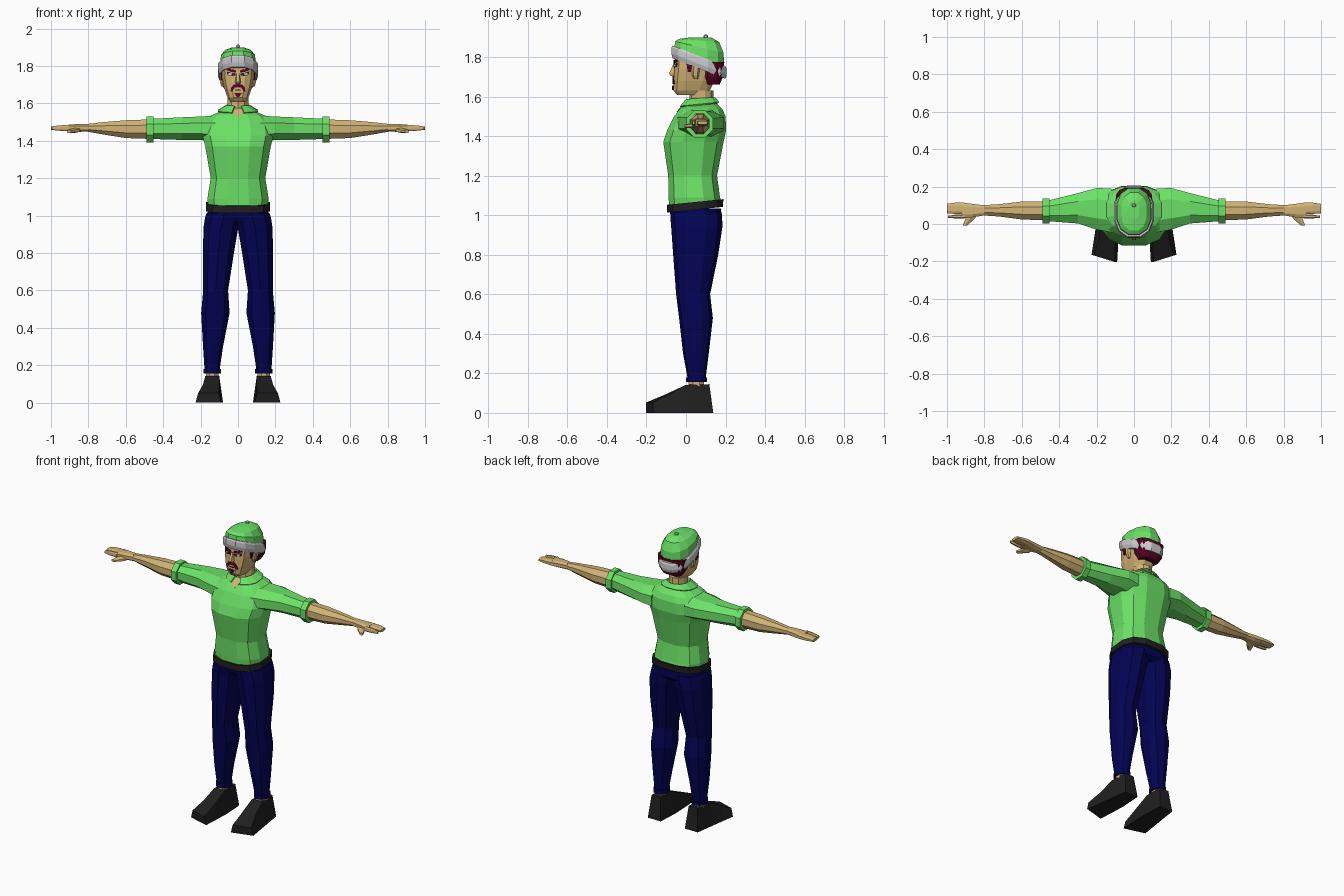
import bpy, bmesh, math
from mathutils import Vector
from mathutils.bvhtree import BVHTree


def material(name, r, g, b):
    m = bpy.data.materials.new(name)
    m.diffuse_color = (r, g, b, 1)
    return m


GREEN = material("shirt green", 0.15, 0.76, 0.135)
SKIN = material("skin tan", 0.65, 0.45, 0.18)
NAVY = material("trouser navy", 0.001, 0.001, 0.09)
BLACK = material("leather black", 0.014, 0.014, 0.014)
GREY = material("band grey", 0.6, 0.6, 0.62)
MAROON = material("hair maroon", 0.10, 0.001, 0.018)
WHITE = material("eye white", 0.8, 0.8, 0.8)


def finish(name, bm, mat, mirror=False):
    bmesh.ops.recalc_face_normals(bm, faces=bm.faces)
    me = bpy.data.meshes.new(name)
    bm.to_mesh(me)
    bm.free()
    me.materials.append(mat)
    ob = bpy.data.objects.new(name, me)
    bpy.context.collection.objects.link(ob)
    if mirror:
        mod = ob.modifiers.new("Mirror", 'MIRROR')
        mod.use_mirror_merge = False
    return ob


def skin_rings(rings, caps=True):
    bm = bmesh.new()
    vs = [[bm.verts.new(p) for p in ring] for ring in rings]
    n = len(vs[0])
    for a, b in zip(vs, vs[1:]):
        for i in range(n):
            j = (i + 1) % n
            bm.faces.new((a[i], a[j], b[j], b[i]))
    if caps:
        bm.faces.new(vs[0])
        bm.faces.new(vs[-1])
    return bm


def ring(axis, row, n, power):
    """Rounded cross-section that fills the given bounds at a station on the axis."""
    s, a0, a1, b0, b1 = row[:5]
    tilt = row[5] if len(row) > 5 else 0
    pts = []
    for i in range(n):
        t = 2 * math.pi * (i + 0.5) / n
        pts.append([math.copysign(abs(f(t)) ** power, f(t)) for f in (math.cos, math.sin)])
    top = max(p[0] for p in pts)
    side = max(p[1] for p in pts)
    out = []
    for u, v in pts:
        a = (a0 + a1) / 2 + u / top * (a1 - a0) / 2
        dv = v / side * (b1 - b0) / 2
        b = (b0 + b1) / 2 + dv
        out.append(Vector({'x': (s, a, b), 'y': (a, s, b), 'z': (a, b, s + tilt * dv)}[axis]))
    return out


def loft(name, axis, rows, mat, n=8, power=1.0, mirror=False, caps=True):
    bm = skin_rings([ring(axis, r, n, power) for r in rows], caps)
    return finish(name, bm, mat, mirror)


def sym(rows):
    """Rows given as z, half width, y0, y1[, tilt]."""
    return [(r[0], -r[1], r[1], *r[2:]) for r in rows]


# Shirt body, belt and hips
shirt = loft("shirt_body", 'z', sym([
    (1.06, .16, -.086, .178, .09), (1.09, .164, -.088, .172), (1.2, .146, -.09, .157),
    (1.37, .175, -.115, .19), (1.43, .19, -.095, .203), (1.5, .178, -.06, .2),
    (1.535, .145, -.033, .185), (1.56, .088, -.01, .16), (1.575, .06, .006, .145)]),
    GREEN, 12, .78)
loft("belt", 'z', sym([(1.028, .172, -.095, .187, .1), (1.067, .17, -.095, .189, .1)]),
     BLACK, 12, .74)
loft("hips", 'z', sym([(.965, .09, -.06, .16), (.985, .165, -.07, .178),
                       (1.035, .162, -.08, .178)]), NAVY, 12, .8)

# Trouser legs, cuffs and ankles
loft("trouser_leg", 'z', [
    (.165, .1, .178, .01, .098), (.3, .08, .187, -.015, .115), (.48, .045, .197, -.035, .136),
    (.6, .053, .186, -.05, .122), (.8, .022, .188, -.065, .163), (.94, -.002, .184, -.075, .184),
    (.99, -.02, .176, -.079, .183), (1.015, -.02, .168, -.08, .18)], NAVY, 10, .85, True)
loft("trouser_cuff", 'z', [(.155, .092, .185, 0, .107), (.18, .092, .185, 0, .107)],
     NAVY, 10, .9, True)
loft("ankle", 'z', [(.12, .105, .172, .012, .092), (.17, .105, .172, .012, .092)],
     SKIN, 8, 1, True)

# Shoes: y, sole x range, top x range, top height, toe slant
shoe = []
for y, x0, x1, t0, t1, h, slant in [
        (.138, .088, .182, .102, .168, .145, 0), (0, .08, .202, .1, .175, .142, 0),
        (-.1, .084, .214, .1, .188, .095, .15), (-.203, .09, .227, .103, .213, .052, .28)]:
    lean = -.02 if y > .1 else 0
    shoe.append([(x0, y, 0), (x1, y + slant * (x1 - x0), 0),
                 (t1, y + lean + slant * (t1 - x0), h), (t0, y + lean, h)])
finish("shoe", skin_rings(shoe), BLACK, True)

# Sleeves and arms
loft("sleeve", 'x', [
    (.12, -.045, .19, 1.39, 1.535), (.2, -.03, .192, 1.405, 1.53),
    (.3, .003, .165, 1.405, 1.526), (.46, .015, .125, 1.41, 1.518)], GREEN, 8, .9, True)
loft("sleeve_cuff", 'x', [(.452, .002, .137, 1.392, 1.53), (.49, .002, .137, 1.392, 1.53)],
     GREEN, 8, 1, True)
loft("forearm", 'x', [
    (.46, .02, .12, 1.41, 1.515), (.6, .024, .12, 1.415, 1.51), (.72, .04, .106, 1.434, 1.5),
    (.81, .046, .1, 1.45, 1.49)], SKIN, 8, 1, True)
loft("palm", 'x', [(.8, .046, .1, 1.45, 1.49), (.86, .036, .107, 1.448, 1.49),
                   (.92, .03, .115, 1.452, 1.485)], SKIN, 8, .7, True)
for name, y0, y1, tip in (("first_finger", .03, .05, .995), ("outer_fingers", .054, .114, 1.0)):
    loft(name, 'x', [
        (.905, y0, y1, 1.452, 1.485), (.955, y0, y1, 1.454, 1.483),
        (tip, y0 + .003, y1 - .006, 1.459, 1.476)], SKIN, 8, .7, True)
loft("thumb", 'y', [(.06, .835, .885, 1.447, 1.475), (.03, .85, .9, 1.442, 1.468),
                    (-.008, .892, .915, 1.442, 1.458)], SKIN, 6, .8, True)

# Neck and open collar
loft("neck", 'z', sym([(1.54, .055, .012, .14), (1.63, .055, .02, .138)]), SKIN, 10)
collar = loft("collar", 'z', sym([(1.562, .108, -.03, .168, .1), (1.592, .062, .0, .148, .06)]),
              GREEN, 12, .9, caps=False)
bm = bmesh.new()
bm.from_mesh(collar.data)
bmesh.ops.delete(bm, geom=[f for f in bm.faces if abs(f.calc_center_median().x) < .01
                           and f.calc_center_median().y < .03], context='FACES')
bm.to_mesh(collar.data)
bm.free()
collar.modifiers.new("Thickness", 'SOLIDIFY').thickness = .008

# Head, nose, ears and hair
head = loft("head", 'z', sym([
    (1.608, .04, -.045, .09), (1.632, .056, -.064, .12), (1.68, .073, -.063, .145),
    (1.74, .086, -.058, .17), (1.82, .088, -.055, .175)]), SKIN, 12, .65)
finish("nose", skin_rings([
    [(-.008, -.05, 1.765), (.008, -.05, 1.765), (.007, -.064, 1.765), (-.007, -.064, 1.765)],
    [(-.018, -.05, 1.716), (.018, -.05, 1.716), (.009, -.086, 1.716), (-.009, -.086, 1.716)],
    [(-.016, -.05, 1.705), (.016, -.05, 1.705), (.008, -.078, 1.705), (-.008, -.078, 1.705)]]),
    SKIN)
loft("ear", 'z', [(1.69, .07, .088, .04, .06), (1.71, .075, .095, .03, .066),
                  (1.755, .075, .098, .028, .07)], SKIN, 6, .8, True)
loft("hair", 'z', sym([(1.66, .062, .095, .17), (1.7, .086, .08, .187),
                       (1.775, .096, .065, .194)]), MAROON, 12, .65)
loft("sideburn", 'z', [(1.725, .07, .09, .008, .024), (1.79, .07, .094, .0, .035)],
     MAROON, 4, 1, True)

# Cap with tilted band and button
loft("cap_crown", 'z', sym([
    (1.77, .097, -.062, .194, -.39), (1.85, .091, -.055, .19, -.24),
    (1.884, .068, -.035, .168, -.08), (1.9, .03, .03, .125, 0)]), GREEN, 12, .85)
loft("cap_band", 'z', sym([(1.742, .1, -.068, .2, -.39), (1.765, .107, -.074, .206, -.39),
                           (1.795, .106, -.073, .205, -.39), (1.806, .1, -.068, .2, -.39)]),
     GREY, 12, .85)
loft("cap_button", 'z', sym([(1.895, .011, .089, .111), (1.908, .011, .089, .111),
                             (1.914, .006, .094, .106)]), GREY, 6)


def decal(name, target, pts, mat, mirror=False, lift=.005):
    """Thin plate laid on the front of a part, outline given as x, z."""
    tree = BVHTree.FromPolygons([v.co for v in target.data.vertices],
                                [p.vertices[:] for p in target.data.polygons])
    front = [tree.ray_cast(Vector((x, -1, z)), Vector((0, 1, 0)))[0] for x, z in pts]
    rings = [[p + Vector((0, d, 0)) for p in front] for d in (-lift, .003)]
    return finish(name, skin_rings(rings), mat, mirror)


# Painted face
decal("eye_outline", head, [(.014, 1.75), (.036, 1.747), (.056, 1.752), (.06, 1.77),
                            (.036, 1.766), (.014, 1.76)], BLACK, True, .004)
decal("eye_white", head, [(.036, 1.75), (.05, 1.753), (.052, 1.763), (.036, 1.76)],
      WHITE, True, .0055)
decal("eyebrow", head, [(.01, 1.764), (.036, 1.769), (.062, 1.778), (.058, 1.79),
                        (.034, 1.784), (.01, 1.776)], MAROON, True, .006)
decal("moustache", head, [(0, 1.687), (.018, 1.684), (.03, 1.664), (.04, 1.664),
                          (.036, 1.685), (.024, 1.7), (0, 1.704)], MAROON, True, .006)
decal("mouth", head, [(-.016, 1.67), (.016, 1.67), (.014, 1.674), (-.014, 1.674)], BLACK)
decal("goatee", head, [(-.006, 1.634), (.006, 1.634), (.02, 1.656), (-.02, 1.656)],
      MAROON, False, .006)

# Skin showing in the open neck of the shirt
decal("open_neck", shirt, [(-.034, 1.572), (.034, 1.572), (.022, 1.548), (0, 1.522),
                           (-.022, 1.548)], SKIN, False, .006)
